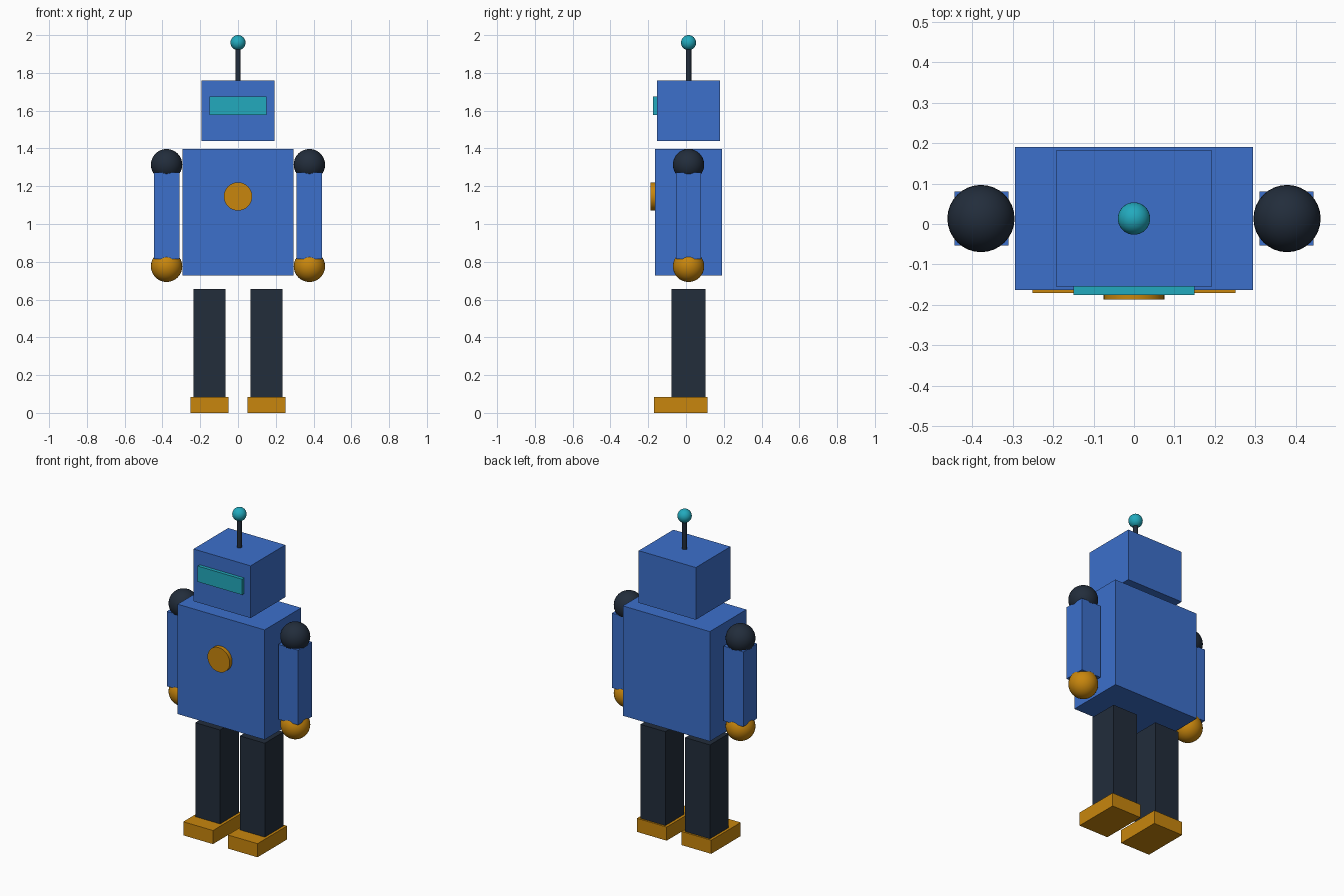
import bpy
import math

if "Cube" in bpy.data.objects:
    bpy.data.objects.remove(bpy.data.objects["Cube"])

CY = 0.0135  # depth centre of the body


def material(name, rgb):
    m = bpy.data.materials.new(name)
    m.diffuse_color = (*rgb, 1.0)
    m.use_nodes = True
    m.node_tree.nodes["Principled BSDF"].inputs["Base Color"].default_value = m.diffuse_color
    return m


BLUE = material("blue", (0.045, 0.16, 0.60))
DARK = material("dark slate", (0.016, 0.026, 0.044))
GOLD = material("amber", (0.58, 0.24, 0.004))
TEAL = material("teal", (0.016, 0.40, 0.51))


def finish(name, mat):
    ob = bpy.context.object
    ob.name = name
    ob.data.materials.clear()
    ob.data.materials.append(mat)
    return ob


def box(name, mat, xs, ys, zs):
    """Box from its minimum and maximum on each axis."""
    lo, hi = zip(xs, ys, zs)
    bpy.ops.mesh.primitive_cube_add(
        size=1, location=[(a + b) / 2 for a, b in zip(lo, hi)])
    ob = finish(name, mat)
    ob.scale = [b - a for a, b in zip(lo, hi)]
    bpy.ops.object.transform_apply(location=False, rotation=False, scale=True)
    return ob


def ball(name, mat, loc, r):
    bpy.ops.mesh.primitive_uv_sphere_add(
        segments=32, ring_count=16, radius=r, location=loc)
    bpy.ops.object.shade_smooth()
    return finish(name, mat)


def rod(name, mat, loc, r, depth, rot=(0, 0, 0), sides=32):
    bpy.ops.mesh.primitive_cylinder_add(
        vertices=sides, radius=r, depth=depth, location=loc, rotation=rot)
    bpy.ops.object.shade_smooth_by_angle(angle=math.radians(30))
    return finish(name, mat)


# Torso and chest disc
box("torso", BLUE, (-0.294, 0.294), (-0.163, 0.19), (0.727, 1.398))
rod("chest_disc", GOLD, (0, -0.17, 1.146), 0.075, 0.034, (math.pi / 2, 0, 0))

# Head and visor
box("head", BLUE, (-0.193, 0.193), (-0.154, 0.181), (1.44, 1.759))
box("visor", TEAL, (-0.15, 0.15), (-0.175, -0.145), (1.578, 1.674))

# Antenna
rod("antenna_rod", DARK, (0, CY, 1.85), 0.0145, 0.19)
ball("antenna_tip", TEAL, (0, CY, 1.96), 0.04)

# Arms and legs on both sides
for side, s in (("left", 1), ("right", -1)):
    def span(a, b):
        return tuple(sorted((s * a, s * b)))

    box(f"{side}_arm", BLUE, span(0.31, 0.444), (CY - 0.067, CY + 0.067),
        (0.815, 1.272))
    ball(f"{side}_shoulder", DARK, (s * 0.378, CY, 1.314), 0.083)
    ball(f"{side}_hand", GOLD, (s * 0.378, CY, 0.776), 0.083)
    box(f"{side}_leg", DARK, span(0.067, 0.235), (-0.077, 0.104),
        (0.083, 0.657))
    box(f"{side}_foot", GOLD, span(0.05, 0.251), (-0.17, 0.115), (0, 0.083))
